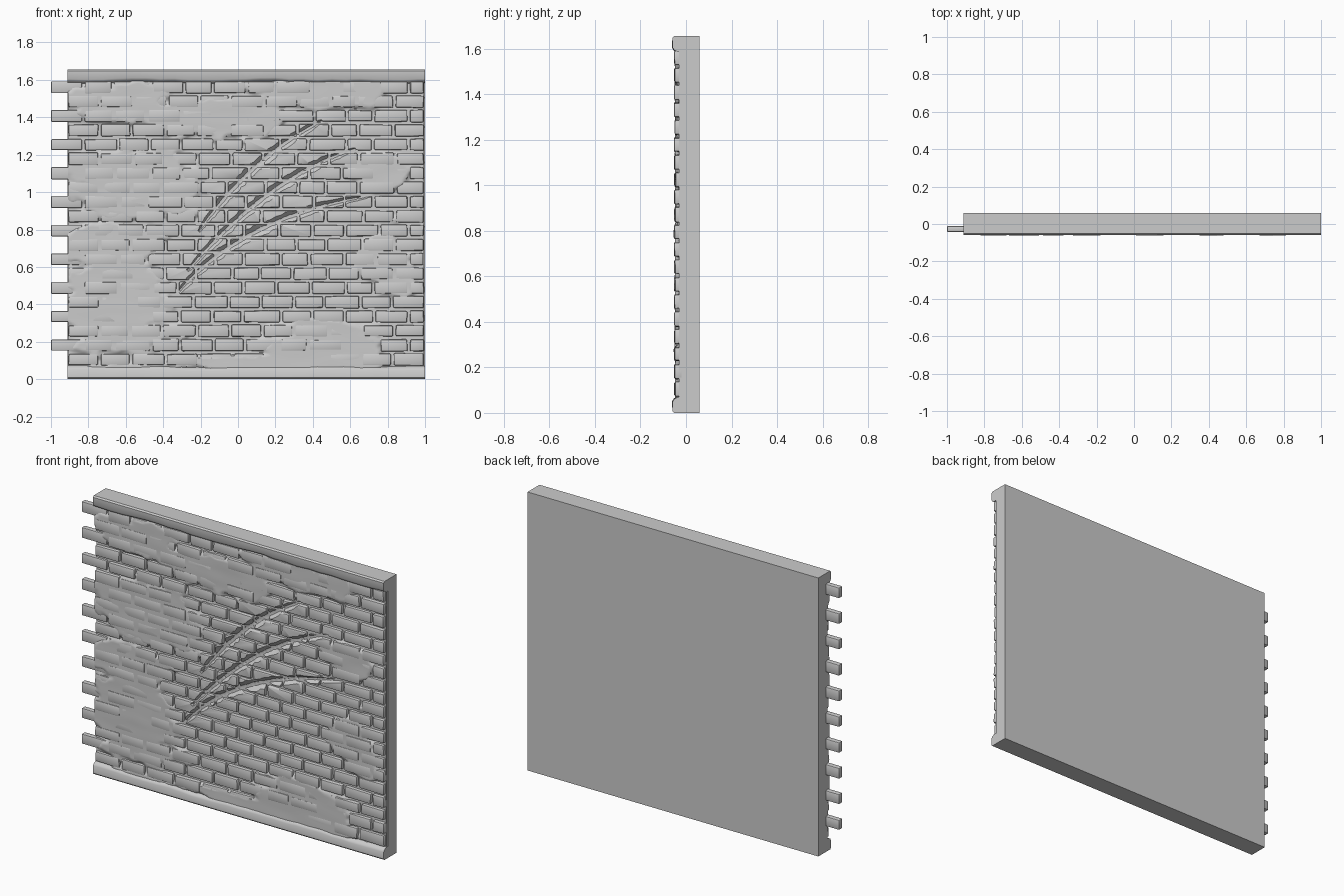
import bpy, bmesh, math, random
from mathutils import Vector, noise

if "Cube" in bpy.data.objects:
    bpy.data.objects.remove(bpy.data.objects["Cube"])

random.seed(4)
L, R, TOP, BACK = -0.912, 1.0, 1.655, 0.06
PITCH, ROW, Z0 = 2 / 11.5, 0.0766, 0.105


def finish(name, bm, angle=35):
    bmesh.ops.recalc_face_normals(bm, faces=bm.faces)
    me = bpy.data.meshes.new(name)
    bm.to_mesh(me)
    bm.free()
    ob = bpy.data.objects.new(name, me)
    bpy.context.collection.objects.link(ob)
    bpy.ops.object.select_all(action='DESELECT')
    ob.select_set(True)
    bpy.context.view_layer.objects.active = ob
    if angle:
        bpy.ops.object.shade_smooth_by_angle(angle=math.radians(angle))
    return ob


def loft(bm, rings):
    # Closed tube through equal-sized rings, capped at both ends
    vs = [[bm.verts.new(p) for p in r] for r in rings]
    n = len(vs[0])
    for a, b in zip(vs, vs[1:]):
        for i in range(n):
            bm.faces.new((a[i], a[(i + 1) % n], b[(i + 1) % n], b[i]))
    bm.faces.new(vs[0])
    bm.faces.new(vs[-1])


def box(bm, x0, x1, y0, y1, z0, z1, jit=0.0):
    j = lambda: random.uniform(-jit, jit)
    loft(bm, [[(x + j(), y0 + j() * .5, z0 + j()), (x + j(), y1, z0 + j()),
               (x + j(), y1, z1 + j()), (x + j(), y0 + j() * .5, z1 + j())]
              for x in (x0, x1)])


# Claw gashes: quadratic curves in the x/z plane
GASHES = [((-.21, .79), (.10, 1.14), (.45, 1.38)),
          ((-.27, .58), (.18, 1.00), (.63, 1.23)),
          ((-.33, .45), (.10, .79), (.71, .98))]


def gash_points(g, n=40):
    a, b, c = (Vector(p) for p in g)
    pts = []
    for i in range(n + 1):
        t = i / n
        p = a * (1 - t) * (1 - 2 * t) + b * 4 * t * (1 - t) + c * t * (2 * t - 1)
        w = 0.012 + 0.038 * math.sin(math.pi * t) ** 0.6
        pts.append((p, w))
    return pts


PATHS = [gash_points(g) for g in GASHES]

# Core slab
bm = bmesh.new()
box(bm, L, R, -0.02, BACK, 0, TOP)
finish("wall_core", bm, 0)


# Top and bottom ledges with worn edges
def ledge(name, z_out, z_in, sign):
    bm = bmesh.new()
    rings = []
    n = 50
    for i in range(n + 1):
        x = L + (R - L) * i / n
        e = 0.012 * noise.noise((x * 3, sign * 5, 0)) + 0.004 * noise.noise((x * 13, sign, 2))
        f = 0.002 * noise.noise((x * 6, 9, sign))
        c = 0.008
        rings.append([(x, BACK, z_out), (x, -0.060 + c, z_out),
                      (x, -0.060, z_out - sign * c),
                      (x, -0.060 + f, z_in + sign * .018 + e),
                      (x, -0.053 + f, z_in + sign * .006 + e),
                      (x, -0.035, z_in - sign * .004 + e), (x, -0.01, z_in + e),
                      (x, BACK, z_in)])
    loft(bm, rings)
    finish(name, bm)


ledge("top_ledge", TOP, 1.588, 1)
ledge("bottom_ledge", 0, 0.066, -1)

# Bricks: alternate courses stick out past the left end
bm = bmesh.new()
for r in range(20):
    z = Z0 + r * ROW
    odd = r % 2
    edges = [-1 + PITCH * (k + (0 if odd else .5)) for k in range(12)] + [R]
    edges = [e + (random.uniform(-.02, .02) if 1 < i < len(edges) - 2 else 0)
             for i, e in enumerate(edges)]
    for a, b in zip(edges, edges[1:]):
        if b - a < 0.03:
            continue
        out = a < -0.95
        h = 0.031 + random.uniform(-.002, .002)
        y = -0.043 if out else -0.050 + random.uniform(-.003, .003)
        box(bm, a + (0 if out else .007), b - .008, y, -0.010, z - h, z + h,
            0 if out else .0025)
bmesh.ops.bevel(bm, geom=bm.edges[:], offset=0.007, segments=2, profile=0.5,
                affect='EDGES', clamp_overlap=True)
bricks = finish("bricks", bm, 0)

# Cut the gashes through the bricks
for path in PATHS:
    bm = bmesh.new()
    rings = []
    for i, (p, w) in enumerate(path):
        q, s = path[min(i + 1, 40)][0], path[max(i - 1, 0)][0]
        t = (q - s).normalized()
        n = Vector((-t.y, t.x))
        u = p + n * w * random.uniform(.85, 1.15)
        v = p - n * w * random.uniform(.85, 1.15)
        rings.append([(u.x, -.07, u.y), (p.x, -.021, p.y), (v.x, -.07, v.y)])
    loft(bm, rings)
    cutter = finish("gash_cutter", bm, 0)
    cutter.hide_render = True
    bpy.context.view_layer.objects.active = bricks
    m = bricks.modifiers.new("gash", 'BOOLEAN')
    m.operation, m.solver, m.object = 'DIFFERENCE', 'EXACT', cutter
    bpy.ops.object.modifier_apply(modifier=m.name)
    bpy.data.objects.remove(cutter)
bricks.select_set(True)
bpy.context.view_layer.objects.active = bricks
bpy.ops.object.shade_smooth_by_angle(angle=math.radians(35))

# Mortar bed swelling into plaster patches (centre x, z, radius x, z)
PATCHES = [(-.55, 1.05, .36, .22), (-.12, 1.40, .42, .12), (.40, 1.53, .40, .09),
           (-.62, 1.48, .30, .11), (-.65, .38, .30, .32), (-.70, .72, .26, .12),
           (.45, .20, .32, .12), (.80, .62, .16, .18), (.20, .08, .6, .05),
           (.75, 1.12, .16, .13)]


def mortar_y(x, z):
    f = max(1.15 - math.hypot((x - a) / c, (z - b) / d) for a, b, c, d in PATCHES)
    f += 0.45 * noise.noise((x * 5, z * 11, 1)) + 0.2 * noise.noise((x * 16, z * 26, 4))
    s = min(max(f * 3.5, 0), 1)
    y = -0.031 - 0.0175 * s * s * (3 - 2 * s) - 0.0015 * noise.noise((x * 6, z * 14, 7))
    if -.4 < x < .8 and .4 < z < 1.45:
        for path in PATHS:
            d, w = min((math.hypot(p.x - x, p.y - z), w) for p, w in path)
            y = max(y, min(-0.022 - 0.049 * d / w, 0)) if d < w else y
    return y


bm = bmesh.new()
nx, nz, x0, x1, z0, z1 = 210, 170, L + .002, R - .006, .05, 1.61
xs = [x0] + [x0 + (x1 - x0) * i / nx for i in range(nx + 1)] + [x1]
zs = [z0 + (z1 - z0) * i / nz for i in range(nz + 1)]
grid = [[bm.verts.new((x, -0.012 if i in (0, nx + 2) else mortar_y(x, z), z))
         for i, x in enumerate(xs)] for z in zs]
for a, b in zip(grid, grid[1:]):
    for i in range(nx + 2):
        bm.faces.new((a[i], a[i + 1], b[i + 1], b[i]))
mortar = finish("mortar_and_plaster", bm, 40)
if mortar.data.polygons[nx // 2].normal.y > 0:
    mortar.data.flip_normals()
